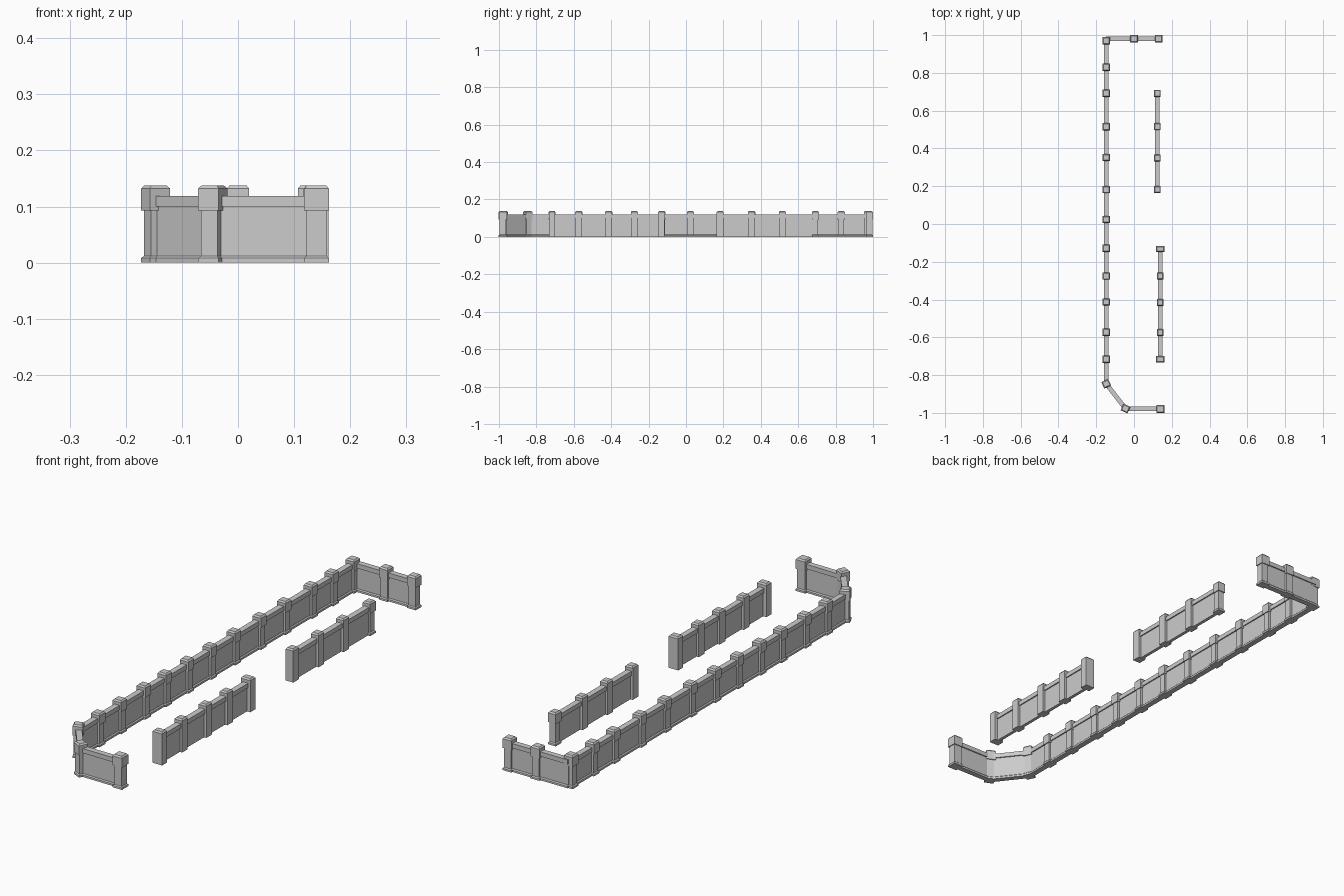
import bpy, bmesh, math
from mathutils import Vector, Matrix

if "Cube" in bpy.data.objects:
    bpy.data.objects.remove(bpy.data.objects["Cube"])

stone = bpy.data.materials.new("grey stone")
stone.use_nodes = True
grey = (0.6, 0.6, 0.6, 1)
stone.diffuse_color = grey
stone.node_tree.nodes["Principled BSDF"].inputs["Base Color"].default_value = grey


def box(bm, size, low, high, place):
    """Box of size (x, y) between two heights, moved by the matrix place."""
    m = place @ Matrix.Translation((0, 0, (low + high) / 2))
    m = m @ Matrix.Diagonal((size[0], size[1], high - low, 1))
    bmesh.ops.create_cube(bm, size=1, matrix=m)


def taper(bm, size, low, high, inset, place):
    """Sloped block that narrows by inset on every side."""
    start = len(bm.verts)
    box(bm, size, low, high, Matrix())
    bm.verts.ensure_lookup_table()
    for v in bm.verts[start:]:
        if v.co.z > (low + high) / 2:
            v.co.x -= math.copysign(inset, v.co.x)
            v.co.y -= math.copysign(inset, v.co.y)
        v.co = place @ v.co


def finish(bm, name):
    mesh = bpy.data.meshes.new(name)
    bm.to_mesh(mesh)
    bm.free()
    mesh.materials.append(stone)
    bpy.context.collection.objects.link(bpy.data.objects.new(name, mesh))


def post(name, x, y, angle=0, size=(0.04, 0.038), plain=False):
    bm = bmesh.new()
    at = Matrix.Translation((x, y, 0)) @ Matrix.Rotation(angle, 4, 'Z')
    w, d = size
    if plain:
        # flush pier with the cap only on its inner side
        box(bm, (w, d), 0, 0.132, at)
    else:
        box(bm, (w, d), 0, 0.008, at)
        taper(bm, (w, d), 0.008, 0.012, 0.004, at)
        box(bm, (w - 0.008, d - 0.008), 0.01, 0.096, at)
        box(bm, (w, d), 0.093, 0.132, at)
    taper(bm, (w, d), 0.132, 0.138, 0.005, at)
    finish(bm, name)


def panel(name, a, b, skirt=True):
    a, b = Vector((*a, 0)), Vector((*b, 0))
    run = b - a
    bm = bmesh.new()
    at = Matrix.Translation((a + b) / 2) @ Matrix.Rotation(math.atan2(run.y, run.x), 4, 'Z')
    length = run.length
    box(bm, (length, 0.014), 0, 0.103, at)
    box(bm, (length, 0.024), 0.1, 0.119, at)
    if skirt:
        box(bm, (length, 0.024), 0, 0.008, at)
        taper(bm, (length, 0.024), 0.008, 0.012, 0.004, at)
    finish(bm, name)


def wall(name, points, skirt=True):
    for i, (a, b) in enumerate(zip(points, points[1:])):
        panel(f"{name}_panel_{i + 1}", a, b, skirt)


# Long wall, with its clipped front corner and short front wall
long_x = -0.147
long_y = [0.97, 0.83, 0.692, 0.515, 0.352, 0.182, 0.024, -0.128,
          -0.276, -0.413, -0.573, -0.716, -0.846]
long_points = [(long_x, y) for y in long_y]
front_corner, front_end = (-0.045, -0.977), (0.14, -0.979)
wall("long_wall", long_points + [front_corner, front_end])
for i, (x, y) in enumerate(long_points):
    last = i == len(long_points) - 1
    post(f"long_wall_post_{i + 1}", x, y, math.radians(25) if last else 0)
post("front_corner_post", *front_corner, math.radians(-25))
post("front_end_post", *front_end, size=(0.044, 0.042))

# Short back wall
back_y = 0.981
wall("back_wall", [(long_x, back_y), (0, back_y), (0.13, back_y)])
post("back_middle_post", 0, back_y, size=(0.04, 0.038))
post("back_end_post", 0.13, back_y, size=(0.04, 0.038))

# Two detached walls on the open side
for name, x, ys in (("rear_side_wall", 0.124, [0.692, 0.515, 0.349, 0.182]),
                    ("front_side_wall", 0.139, [-0.132, -0.276, -0.415, -0.575, -0.716])):
    wall(name, [(x, y) for y in ys], skirt=False)
    for i, y in enumerate(ys):
        capped = y == 0.692
        wide = x > 0.13 and i in (0, len(ys) - 1)
        post(f"{name}_post_{i + 1}", x, y, plain=not capped,
             size=(0.044, 0.033) if wide else (0.035, 0.037))
